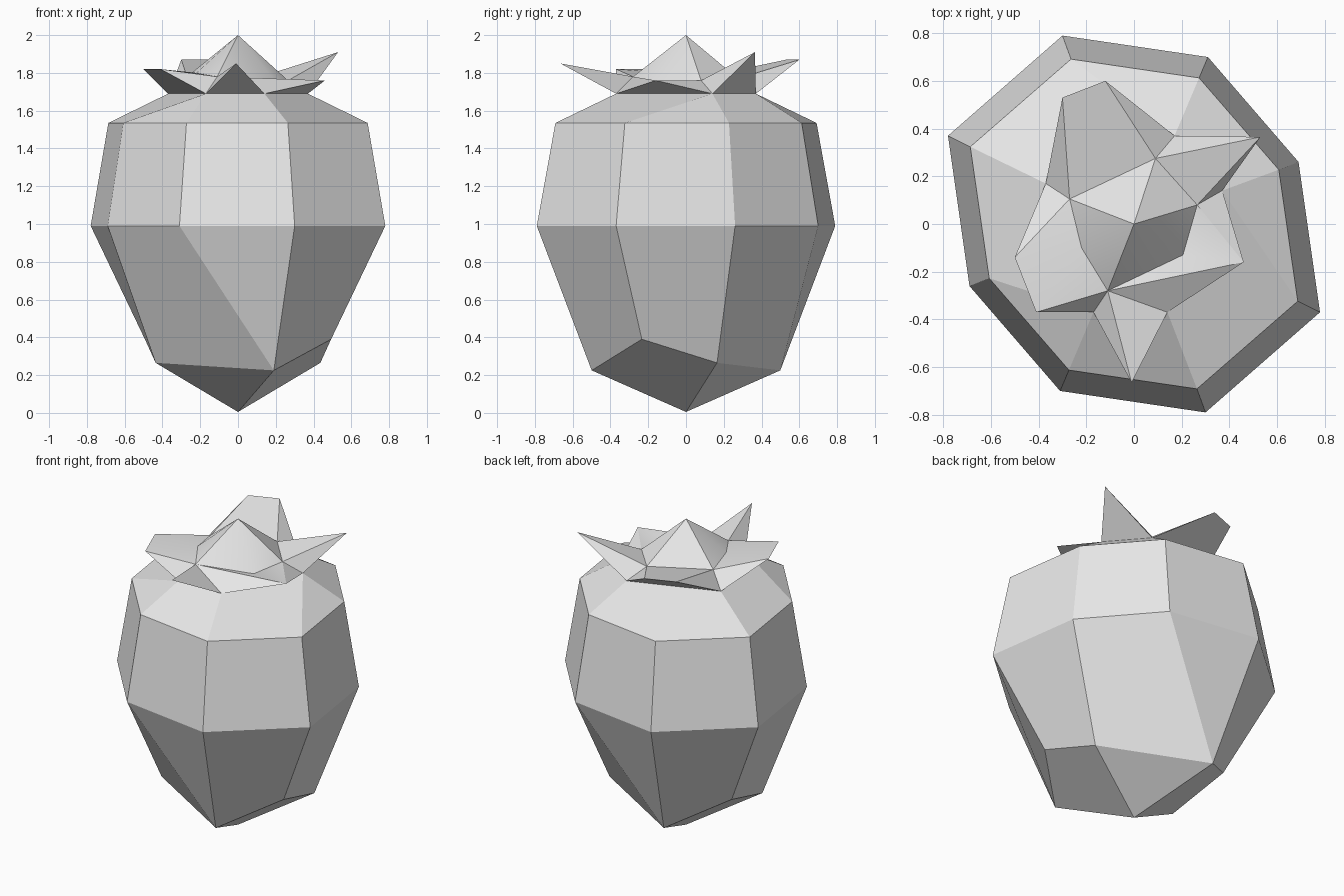
import bpy, bmesh, math

if "Cube" in bpy.data.objects:
    bpy.data.objects.remove(bpy.data.objects["Cube"], do_unlink=True)

grey = bpy.data.materials.new("plain_grey")
grey.use_nodes = True
grey.diffuse_color = (0.8, 0.8, 0.8, 1)
grey.node_tree.nodes["Principled BSDF"].inputs["Base Color"].default_value = (0.8, 0.8, 0.8, 1)


def finish(bm, name, smooth_angle):
    bmesh.ops.recalc_face_normals(bm, faces=bm.faces)
    mesh = bpy.data.meshes.new(name)
    bm.to_mesh(mesh)
    bm.free()
    mesh.materials.append(grey)
    obj = bpy.data.objects.new(name, mesh)
    bpy.context.collection.objects.link(obj)
    if smooth_angle:
        bpy.ops.object.select_all(action="DESELECT")
        obj.select_set(True)
        bpy.context.view_layer.objects.active = obj
        bpy.ops.object.shade_smooth_by_angle(angle=math.radians(smooth_angle))
    return obj


def face(bm, *verts):
    """Make a face, dropping corners that repeat."""
    unique = list(dict.fromkeys(verts))
    if len(unique) > 2:
        bm.faces.new(unique)


def band(bm, lower, upper):
    n = len(lower)
    for i in range(n):
        j = (i + 1) % n
        face(bm, lower[i], lower[j], upper[j], upper[i])


# Outline of the widest ring: half of it, repeated by a half turn
half = [(0.30, -0.79), (0.78, -0.37), (0.69, 0.26), (0.31, 0.70)]
outline = half + [(-x, -y) for x, y in half]
collar_points = [(0.14, -0.37), (0.37, 0.14), (0.17, 0.37), (-0.37, 0.17), (-0.17, -0.37)]
COLLAR_Z = 1.69

# Fruit body: rings whose corners merge towards both ends
bm = bmesh.new()
tip = bm.verts.new((0, 0, 0.005))
low_z = {0: 0.225, 1: 0.39, 2: 0.265, 4: 0.225, 5: 0.39, 6: 0.265}
low = {i: bm.verts.new((outline[i][0] * 0.632, outline[i][1] * 0.632, z)) for i, z in low_z.items()}
wide = [bm.verts.new((x, y, 0.99)) for x, y in outline]
shoulder = [bm.verts.new((x * 0.88, y * 0.875, 1.535)) for x, y in outline]
collar = [bm.verts.new((x, y, COLLAR_Z)) for x, y in collar_points]
band(bm, [low[i] for i in (0, 1, 2, 4, 4, 5, 6, 0)], wide)
band(bm, wide, shoulder)
band(bm, shoulder, [collar[i] for i in (0, 1, 1, 2, 2, 3, 4, 4)])
face(bm, *collar)
for a, b, c, d in ((0, 1, 2, 4), (4, 5, 6, 0)):
    face(bm, tip, low[c], low[b], low[a])
    face(bm, tip, low[d], low[c])
finish(bm, "fruit_body", 0)

# Leaf crown: a peak, valleys between the leaves, and five raised leaves
bm = bmesh.new()
peak = bm.verts.new((0, 0, 2))
base = [bm.verts.new((x, y, COLLAR_Z)) for x, y in collar_points]
front_valley = bm.verts.new((-0.11, -0.28, 1.78))
valley = [front_valley,
          bm.verts.new((0.265, 0.08, 1.76)),
          bm.verts.new((0.09, 0.275, 1.77)),
          bm.verts.new((-0.27, 0.105, 1.78)),
          front_valley]
# Each leaf: optional fold point, then its tip corners
leaves = [
    ((0.205, -0.13, 1.745), [(0.46, -0.16, 1.76)]),
    (None, [(0.53, 0.365, 1.91)]),
    (None, [(-0.12, 0.60, 1.87), (-0.30, 0.53, 1.87)]),
    ((-0.22, -0.10, 1.80), [(-0.50, -0.14, 1.82), (-0.41, -0.37, 1.82)]),
    (None, [(-0.01, -0.665, 1.85)]),
]
for i, (fold, tips) in enumerate(leaves):
    j = (i + 1) % 5
    ends = [bm.verts.new(t) for t in tips]
    a, b = valley[i], valley[j]
    face(bm, a, base[i], ends[0])
    face(bm, b, ends[-1], base[j])
    if fold:
        mid = bm.verts.new(fold)
        face(bm, a, ends[0], mid)
        face(bm, mid, *ends)
        face(bm, mid, ends[-1], b)
        face(bm, peak, a, mid)
        face(bm, peak, mid, b)
    else:
        if a is not b:
            face(bm, a, *ends, b)
        face(bm, peak, a, b)
    face(bm, base[j], *reversed(ends), base[i])
finish(bm, "leaf_crown", 30)
